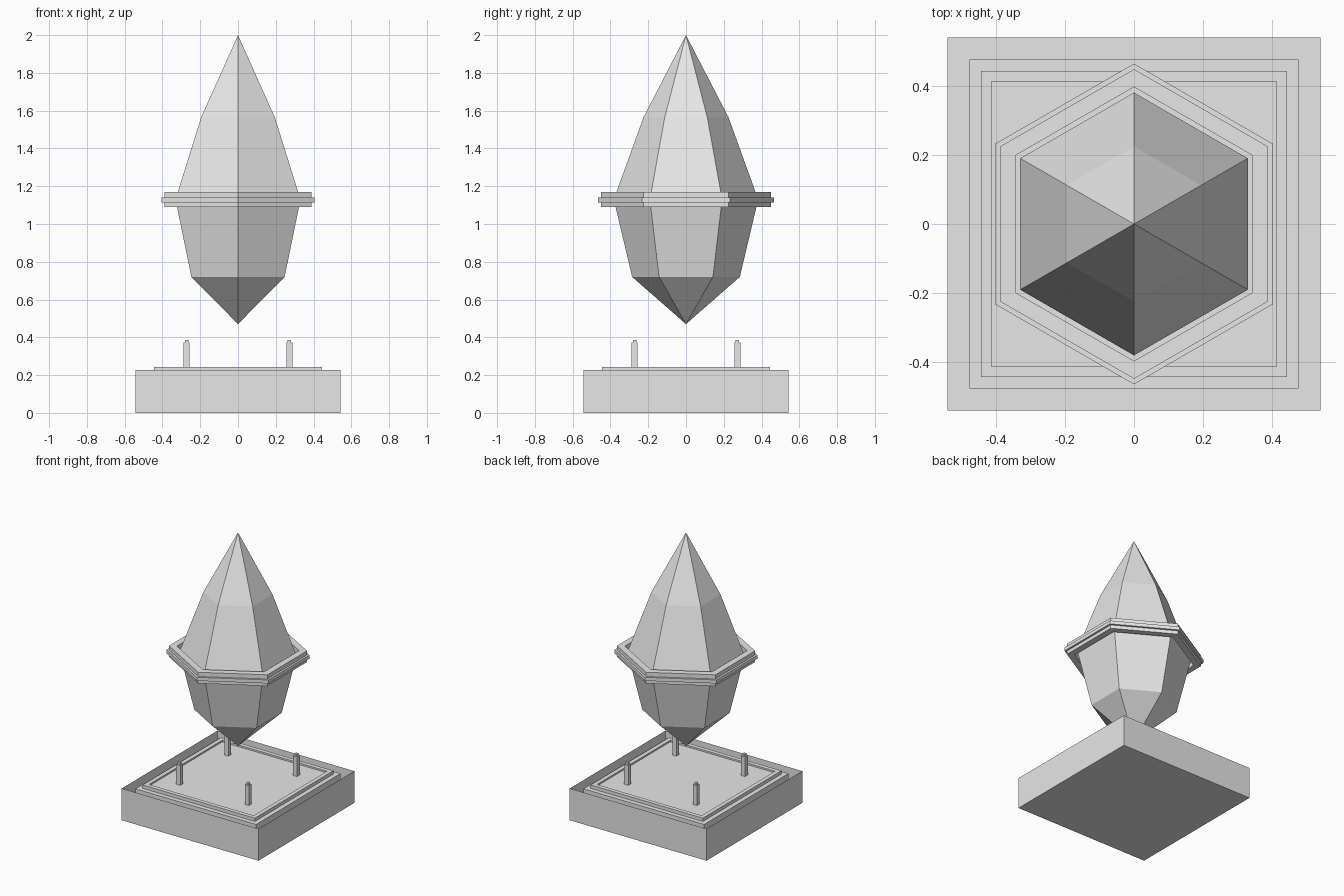
import bpy, bmesh, math

if "Cube" in bpy.data.objects:
    bpy.data.objects.remove(bpy.data.objects["Cube"])

stone = bpy.data.materials.new("light_grey")
stone.diffuse_color = (0.8, 0.8, 0.8, 1)
stone.use_nodes = True
stone.node_tree.nodes["Principled BSDF"].inputs["Base Color"].default_value = stone.diffuse_color


def lathe(name, profile, sides, start, loc=(0, 0), closed=False):
    """Sweep (flat-to-centre distance, z) points around a regular polygon."""
    bm = bmesh.new()
    k = 1 / math.cos(math.pi / sides)
    rings = []
    for r, z in profile:
        if r == 0:
            rings.append([bm.verts.new((0, 0, z))] * sides)
        else:
            rings.append([bm.verts.new((r * k * math.cos(start + 2 * math.pi * i / sides),
                                        r * k * math.sin(start + 2 * math.pi * i / sides), z))
                          for i in range(sides)])
    pairs = list(zip(rings, rings[1:]))
    if closed:
        pairs.append((rings[-1], rings[0]))
    for a, b in pairs:
        for i in range(sides):
            j = (i + 1) % sides
            loop = list(dict.fromkeys((a[i], a[j], b[j], b[i])))
            bm.faces.new(loop)
    # merge coplanar triangle fans of flat caps
    bmesh.ops.dissolve_limit(bm, angle_limit=0.001, verts=bm.verts, edges=bm.edges)
    bm.normal_update()
    me = bpy.data.meshes.new(name)
    bm.to_mesh(me)
    bm.free()
    me.materials.append(stone)
    ob = bpy.data.objects.new(name, me)
    ob.location = (loc[0], loc[1], 0)
    bpy.context.collection.objects.link(ob)
    return ob


SQ, HEX = math.pi / 4, math.pi / 2

# open-topped base box
lathe("base_box", [(0, 0), (0.542, 0), (0.542, 0.228)], 4, SQ)

# stepped plate with raised frame, sitting inside the box
lathe("base_plate", [(0.478, 0.004), (0.478, 0.218), (0.445, 0.218), (0.445, 0.242),
                     (0.415, 0.242), (0.415, 0.23), (0, 0.23)], 4, SQ)

# four pegs with small tips
for sx in (-1, 1):
    for sy in (-1, 1):
        lathe("peg", [(0.016, 0.22), (0.016, 0.372), (0.009, 0.372), (0.009, 0.387),
                      (0, 0.387)], 4, SQ, (sx * 0.272, sy * 0.272))

# floating six-sided crystal
lathe("crystal", [(0, 0.47), (0.247, 0.72), (0.331, 1.13), (0.195, 1.565), (0, 2.0)], 6, HEX)

# hexagonal band around the crystal
lathe("crystal_band", [(0.345, 1.09), (0.39, 1.09), (0.39, 1.115), (0.404, 1.115),
                       (0.404, 1.14), (0.39, 1.14), (0.39, 1.17), (0.345, 1.17)],
      6, HEX, closed=True)
